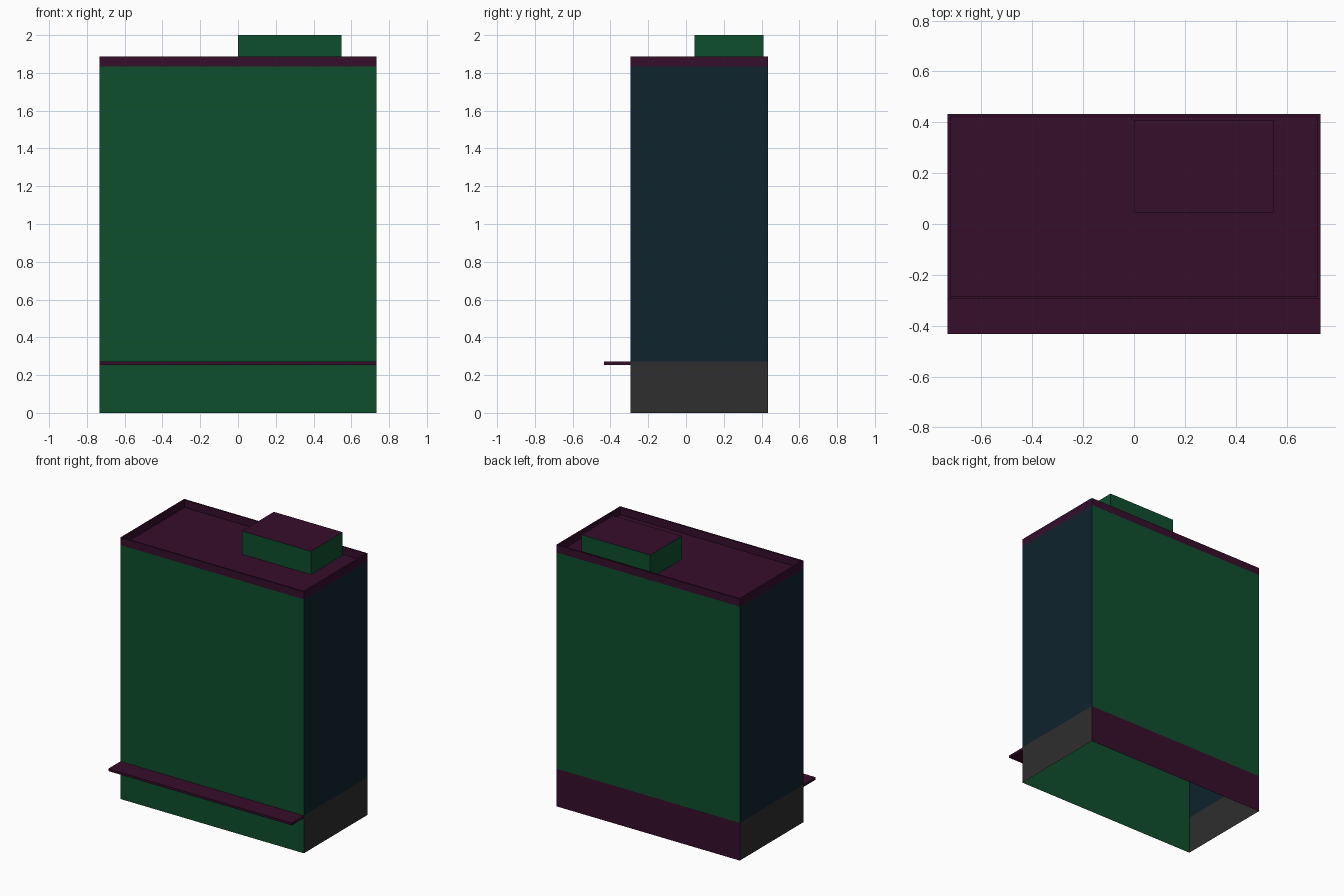
import bpy, bmesh

if "Cube" in bpy.data.objects:
    bpy.data.objects.remove(bpy.data.objects["Cube"])

# Main dimensions
X, Y0, Y1 = 0.733, -0.295, 0.433
Z_BASE, Z_ROOF, Z_RIM = 0.272, 1.833, 1.888
RIM = 0.015

COLOURS = {
    "green wall": (0.0044, 0.0785, 0.0265),
    "dark plum trim": (0.0365, 0.0044, 0.0242),
    "navy side": (0.0048, 0.0170, 0.0275),
    "charcoal base": (0.0273, 0.0273, 0.0273),
}
GREEN, PLUM, NAVY, CHARCOAL = range(4)
MATERIALS = []
for label, rgb in COLOURS.items():
    mat = bpy.data.materials.new(label)
    mat.diffuse_color = (*rgb, 1)
    mat.use_nodes = True
    mat.node_tree.nodes["Principled BSDF"].inputs["Base Color"].default_value = mat.diffuse_color
    MATERIALS.append(mat)


def block(name, x0, x1, y0, y1, z0, z1, rule, drop=None, edit=None):
    """Box whose faces are coloured by rule(normal) and removed by drop(normal)."""
    bm = bmesh.new()
    bmesh.ops.create_cube(bm, size=1)
    for v in bm.verts:
        v.co.x = x1 if v.co.x > 0 else x0
        v.co.y = y1 if v.co.y > 0 else y0
        v.co.z = z1 if v.co.z > 0 else z0
    bm.normal_update()
    if edit:
        edit(bm)
        bm.normal_update()
    for f in bm.faces:
        f.material_index = rule(f.normal)
    if drop:
        gone = [f for f in bm.faces if drop(f.normal)]
        bmesh.ops.delete(bm, geom=gone, context='FACES')
    mesh = bpy.data.meshes.new(name)
    bm.to_mesh(mesh)
    bm.free()
    for mat in MATERIALS:
        mesh.materials.append(mat)
    obj = bpy.data.objects.new(name, mesh)
    bpy.context.collection.objects.link(obj)
    return obj


def recess_top(bm):
    """Sink the roof deck inside a thin rim."""
    top = max(bm.faces, key=lambda f: f.normal.z)
    bmesh.ops.inset_individual(bm, faces=[top], thickness=RIM)
    deck = bmesh.ops.extrude_discrete_faces(bm, faces=[top])["faces"][0]
    for v in deck.verts:
        v.co.z = Z_ROOF


def is_cap(n):
    return abs(n.z) > 0.5


# Ground storey: open shell, plum at the back, charcoal ends
block("ground_storey", -X, X, Y0, Y1, 0, Z_BASE,
      lambda n: CHARCOAL if abs(n.x) > 0.5 else (PLUM if n.y > 0.5 else GREEN), is_cap)

# Upper storeys: open shell, navy ends
block("upper_storeys", -X, X, Y0, Y1, Z_BASE, Z_ROOF,
      lambda n: NAVY if abs(n.x) > 0.5 else GREEN, is_cap)

# Roof deck with raised parapet
block("roof_parapet", -X, X, Y0, Y1, Z_ROOF, Z_RIM,
      lambda n: PLUM, lambda n: n.z < -0.5, recess_top)

# Rooftop stair housing
block("roof_housing", 0, 0.549, 0.046, 0.409, Z_ROOF, 2.0,
      lambda n: PLUM if n.z > 0.5 else GREEN, lambda n: n.z < -0.5)

# Entrance canopy along the front
block("front_canopy", -X, X, -0.433, Y0, 0.254, 0.271,
      lambda n: PLUM, lambda n: n.y > 0.5)
